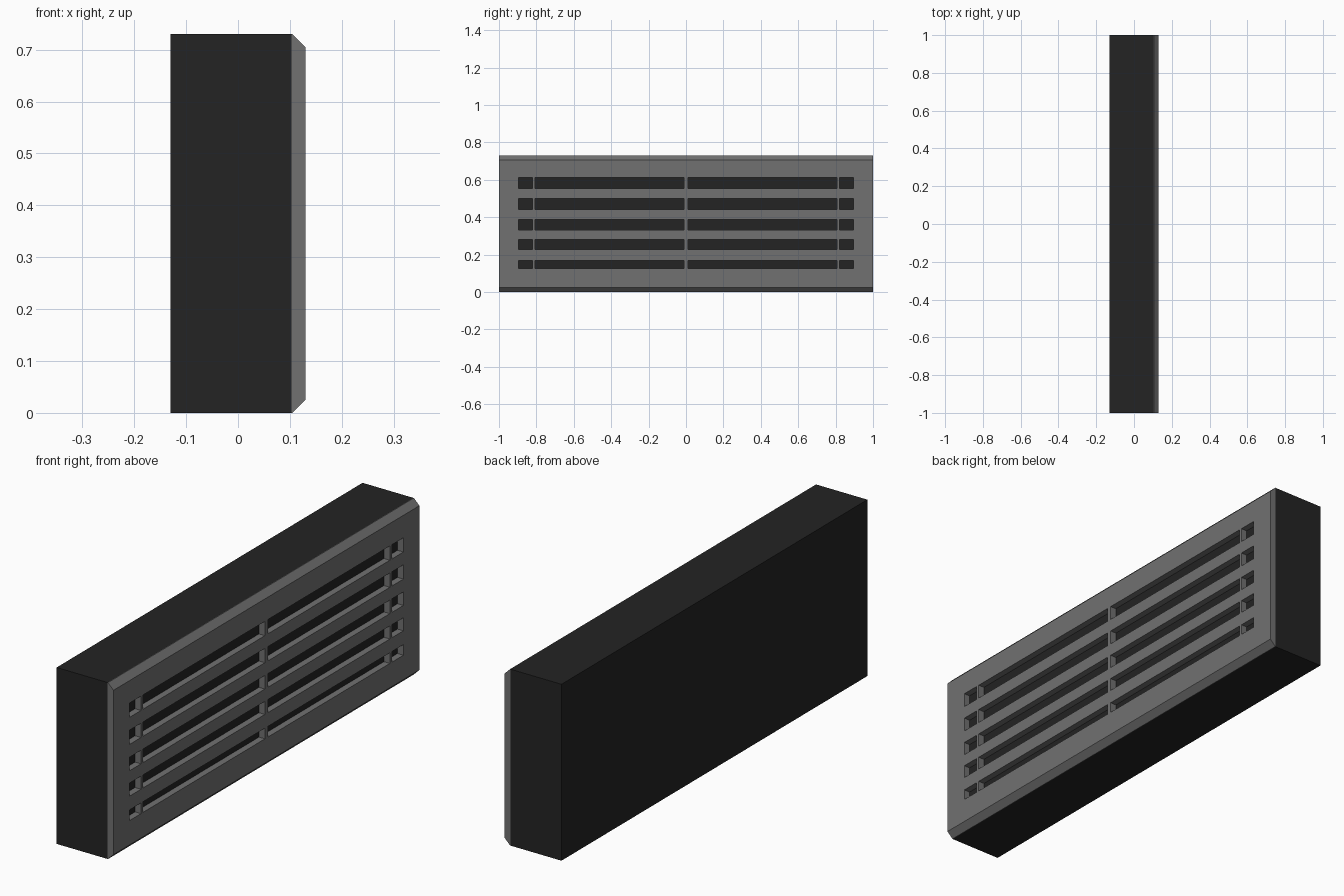
import bpy, bmesh

if "Cube" in bpy.data.objects:
    bpy.data.objects.remove(bpy.data.objects["Cube"])

HALF_LEN, HEIGHT = 1.0, 0.73
BACK_X, SEAM_X, FACE_X = -0.13, 0.103, 0.13


def material(name, v):
    m = bpy.data.materials.new(name)
    m.diffuse_color = (v, v, v, 1)
    m.use_nodes = True
    m.node_tree.nodes["Principled BSDF"].inputs["Base Color"].default_value = m.diffuse_color
    return m


def finish(bm, name, mat):
    bmesh.ops.recalc_face_normals(bm, faces=bm.faces[:])
    me = bpy.data.meshes.new(name)
    bm.to_mesh(me)
    bm.free()
    me.materials.append(mat)
    ob = bpy.data.objects.new(name, me)
    bpy.context.collection.objects.link(ob)
    return ob


dark = material("dark_housing", 0.017)
grey = material("grey_grille", 0.165)

# Housing: plain dark box behind the grille
bm = bmesh.new()
bmesh.ops.create_cube(bm, size=1)
for v in bm.verts:
    v.co.x = SEAM_X if v.co.x > 0 else BACK_X
    v.co.y *= 2 * HALF_LEN
    v.co.z = HEIGHT if v.co.z > 0 else 0
finish(bm, "vent_housing", dark)

# Grille: grid of faces with slot cells left open, top and bottom rows chamfered
half = [0.01, 0.807, 0.82, 0.896, HALF_LEN]
ys = [-y for y in reversed(half)] + half
slots = [(0.126, 0.17), (0.227, 0.281), (0.332, 0.388), (0.441, 0.50), (0.553, 0.612)]
zs = [0, 0.025] + [z for s in slots for z in s] + [0.705, HEIGHT]
slot_cols = {1, 3, 5, 7}
slot_rows = {2, 4, 6, 8, 10}

bm = bmesh.new()
grid = [[bm.verts.new((SEAM_X + 0.002 if z in (0, HEIGHT) else FACE_X, y, z))
         for z in zs] for y in ys]
for i in range(len(ys) - 1):
    for j in range(len(zs) - 1):
        if i in slot_cols and j in slot_rows:
            continue
        bm.faces.new((grid[i][j], grid[i + 1][j], grid[i + 1][j + 1], grid[i][j + 1]))
# Give the plate its thickness back to the housing
ext = bmesh.ops.extrude_face_region(bm, geom=bm.faces[:], use_keep_orig=True)
for g in ext["geom"]:
    if isinstance(g, bmesh.types.BMVert):
        g.co.x = SEAM_X
finish(bm, "grille_plate", grey)
